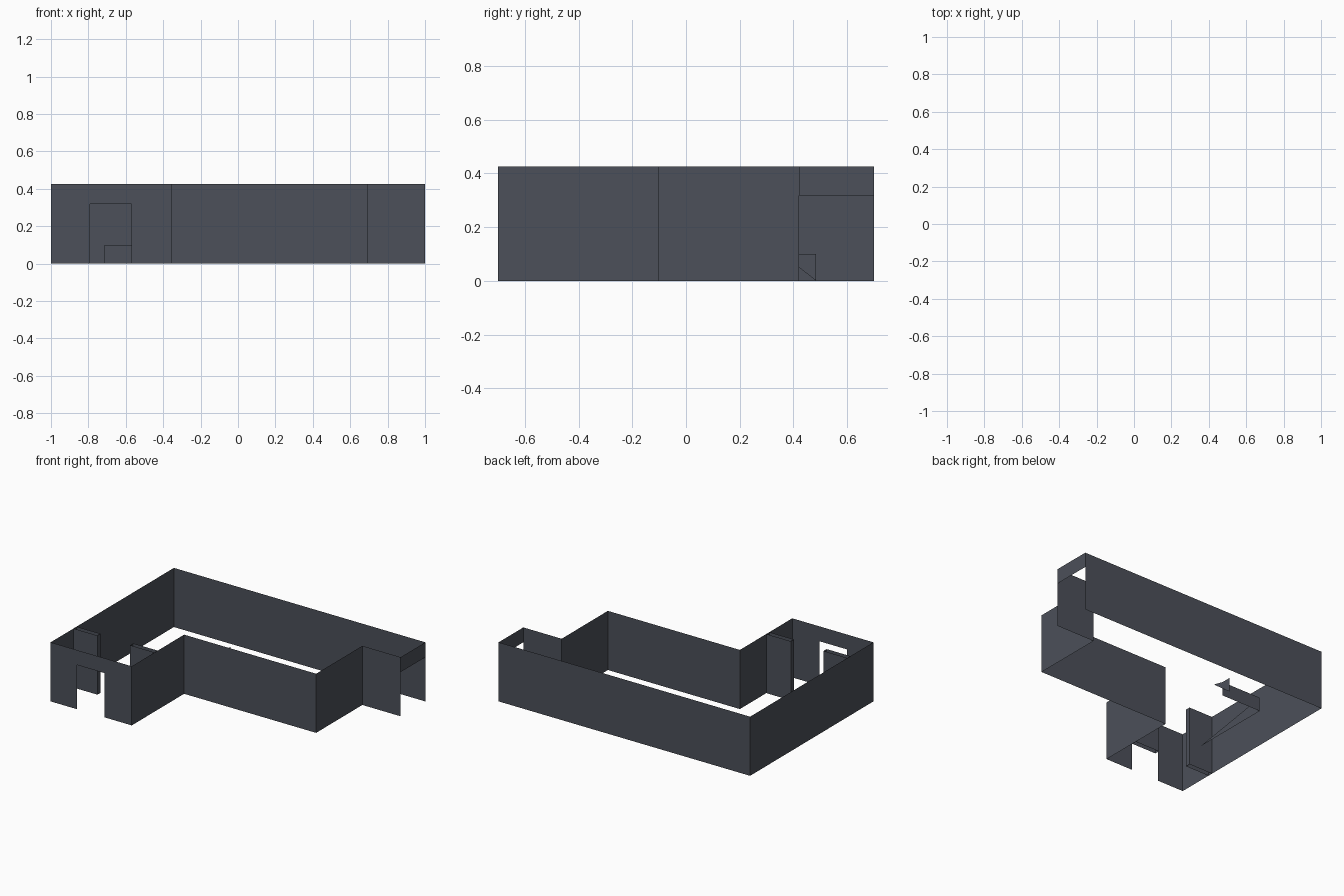
import bpy

if "Cube" in bpy.data.objects:
    bpy.data.objects.remove(bpy.data.objects["Cube"])

H = 0.425      # wall height
DOOR = 0.318   # underside of the door lintels

mat = bpy.data.materials.new("dark slate")
mat.diffuse_color = (0.072, 0.080, 0.100, 1)
mat.use_nodes = True
mat.node_tree.nodes["Principled BSDF"].inputs["Base Color"].default_value = mat.diffuse_color


def make(name, polys):
    """Object from a list of flat polygons."""
    verts, faces = [], []
    for p in polys:
        faces.append(range(len(verts), len(verts) + len(p)))
        verts += p
    mesh = bpy.data.meshes.new(name)
    mesh.from_pydata(verts, [], [list(f) for f in faces])
    mesh.materials.append(mat)
    mesh.update()
    obj = bpy.data.objects.new(name, mesh)
    bpy.context.collection.objects.link(obj)
    return obj


def walls(name, path, z0=0.0, z1=H):
    """Thin upright walls along a plan path."""
    return make(name, [[(*a, z0), (*b, z0), (*b, z1), (*a, z1)]
                       for a, b in zip(path, path[1:])])


# Stepped outer shell, from the right doorway round to the front doorway
walls("outer_walls", [(1, 0.7), (-1, 0.7), (-1, -0.7)])
walls("stepped_walls", [(-0.355, -0.7), (-0.355, -0.105), (0.695, -0.105),
                        (0.695, 0.42), (1, 0.42)])

# Front wall with its doorway
x0, x1, d0, d1, y = -1, -0.355, -0.79, -0.57, -0.7
make("front_wall", [[(x0, y, 0), (d0, y, 0), (d0, y, DOOR), (d1, y, DOOR),
                     (d1, y, 0), (x1, y, 0), (x1, y, H), (x0, y, H)]])

# Lintel over the full-width right opening
walls("right_lintel", [(1, 0.42), (1, 0.7)], DOOR, H)

# Short partitions behind the front doorway
for name, side, end in (("left_partition", -1, -0.81),
                        ("right_partition", -0.355, -0.55)):
    walls(name, [(side, -0.44), (end, -0.44), (end, -0.405), (side, -0.405)])

# Low upright pieces of the ramp: back panel and its two sides
L, R = -0.715, -0.40
walls("ramp_back", [(L, 0.417), (R, 0.417)], 0, 0.1)
make("ramp_left_side", [[(L, -0.18, 0), (L, 0.417, 0), (L, 0.417, 0.1)]])
make("ramp_right_side", [[(R, 0.485, 0), (R, 0.485, 0.1), (R, 0.417, 0.1),
                          (R, 0.33, 0.12)]])
